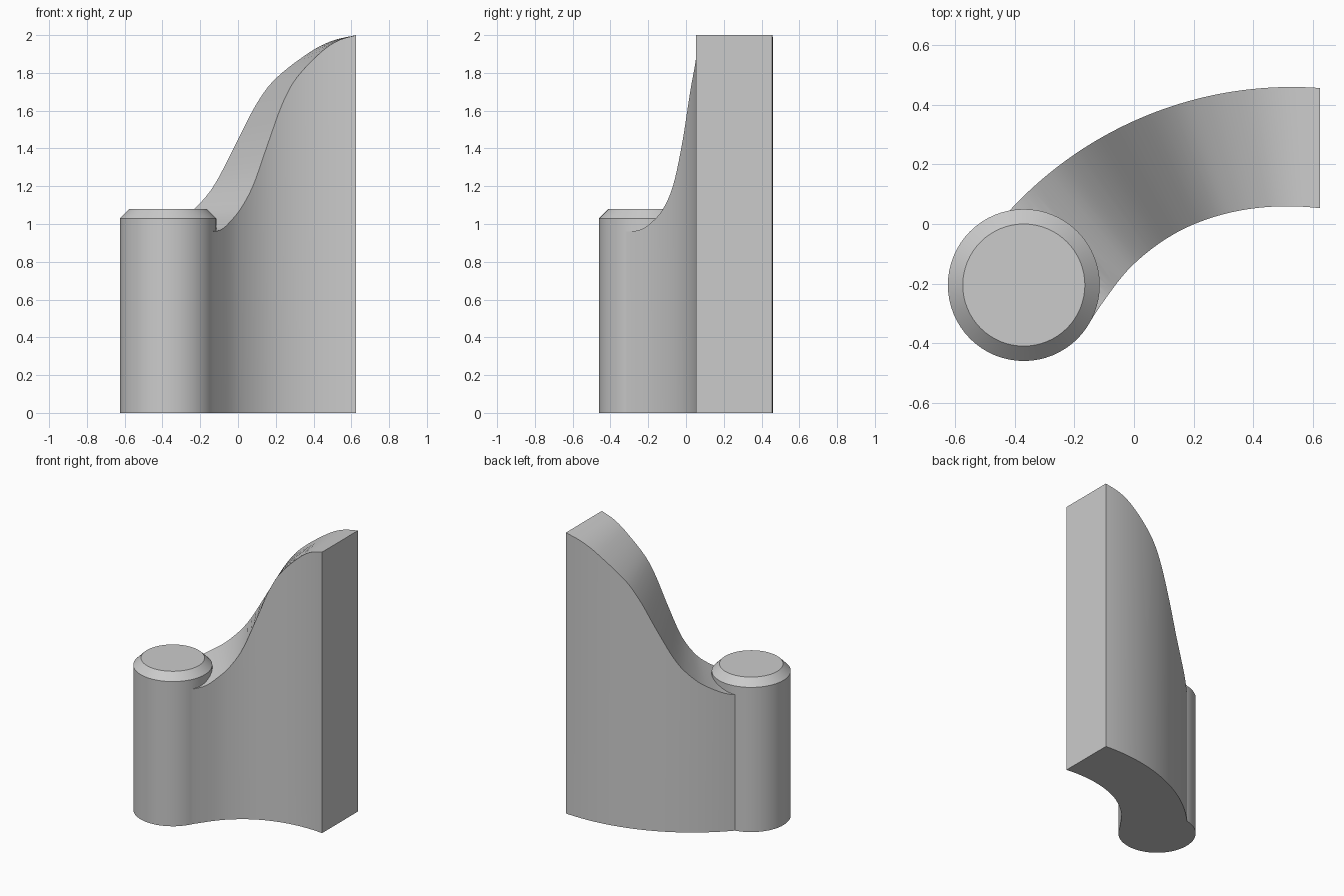
import bpy, bmesh, math

if "Cube" in bpy.data.objects:
    bpy.data.objects.remove(bpy.data.objects["Cube"])

CX, CY, R_OUT = 0.53, -0.83, 1.29      # arc centre and outer radius
END_X = 0.625
STEPS = 48

# (angle, value) tables along the sweep
HEIGHT = [(-0.11, 2.0), (0.0, 1.97), (0.1, 1.91), (0.26, 1.76), (0.34, 1.63), (0.424, 1.44),
          (0.53, 1.21), (0.62, 1.09), (0.7, 1.025), (0.81, 0.97), (0.97, 0.96)]
INNER = [(-0.11, 0.888), (0.38, 0.892), (0.65, 0.875), (0.82, 0.853), (0.97, 0.84)]


def smooth(table, t):
    """Smooth interpolation through a table of points."""
    n = len(table)

    def slope(i):
        a, b = table[max(i - 1, 0)], table[min(i + 1, n - 1)]
        return (b[1] - a[1]) / (b[0] - a[0])
    i = 0
    while i < n - 2 and t > table[i + 1][0]:
        i += 1
    (x0, y0), (x1, y1) = table[i], table[i + 1]
    h = x1 - x0
    s = min(max((t - x0) / h, 0), 1)
    return ((2*s**3 - 3*s**2 + 1) * y0 + (s**3 - 2*s**2 + s) * h * slope(i)
            + (3*s**2 - 2*s**3) * y1 + (s**3 - s**2) * h * slope(i + 1))


def finish(bm, name):
    bmesh.ops.recalc_face_normals(bm, faces=bm.faces)
    mesh = bpy.data.meshes.new(name)
    bm.to_mesh(mesh)
    bm.free()
    obj = bpy.data.objects.new(name, mesh)
    bpy.context.collection.objects.link(obj)
    return obj


# Curved wall with sweeping top, cut flat at the right end
bm = bmesh.new()
rings = []
for k in range(STEPS + 1):
    f = k / STEPS
    ring = []
    for inner in (False, True):
        r_end = 0.888 if inner else R_OUT
        end = -math.asin((END_X - CX) / r_end)
        a = 0.96 + (end - 0.96) * f
        r = smooth(INNER, a) if inner else R_OUT
        x = END_X if k == STEPS else CX - r * math.sin(a)
        y = CY + r * math.cos(a)
        z = 2.0 if k == STEPS else smooth(HEIGHT, a + (-0.11 - end) * f ** 4)
        ring.append((bm.verts.new((x, y, 0)), bm.verts.new((x, y, z))))
    (ob, ot), (ib, it) = ring
    rings.append([ob, ot, it, ib])
for a, b in zip(rings, rings[1:]):
    for j in range(4):
        bm.faces.new((a[j], a[(j + 1) % 4], b[(j + 1) % 4], b[j]))
bm.faces.new(rings[0])
bm.faces.new(rings[-1])
wall = finish(bm, "curved_wall")

# Round post with chamfered top
bm = bmesh.new()
SIDES = 64
loops = []
for r, z in ((0.255, 0), (0.255, 1.03), (0.205, 1.08)):
    loops.append([bm.verts.new((-0.37 + r * math.cos(2 * math.pi * i / SIDES),
                                -0.205 + r * math.sin(2 * math.pi * i / SIDES), z))
                  for i in range(SIDES)])
for a, b in zip(loops, loops[1:]):
    for i in range(SIDES):
        j = (i + 1) % SIDES
        bm.faces.new((a[i], a[j], b[j], b[i]))
bm.faces.new(loops[0])
bm.faces.new(loops[-1])
post = finish(bm, "post")

# Merge the post into the wall
mod = wall.modifiers.new("join_post", 'BOOLEAN')
mod.operation = 'UNION'
mod.solver = 'EXACT'
mod.object = post
bpy.context.view_layer.objects.active = wall
wall.select_set(True)
bpy.ops.object.modifier_apply(modifier=mod.name)
bpy.data.objects.remove(post)
wall.name = "wall_with_post"
bpy.ops.object.shade_smooth_by_angle(angle=math.radians(30))
